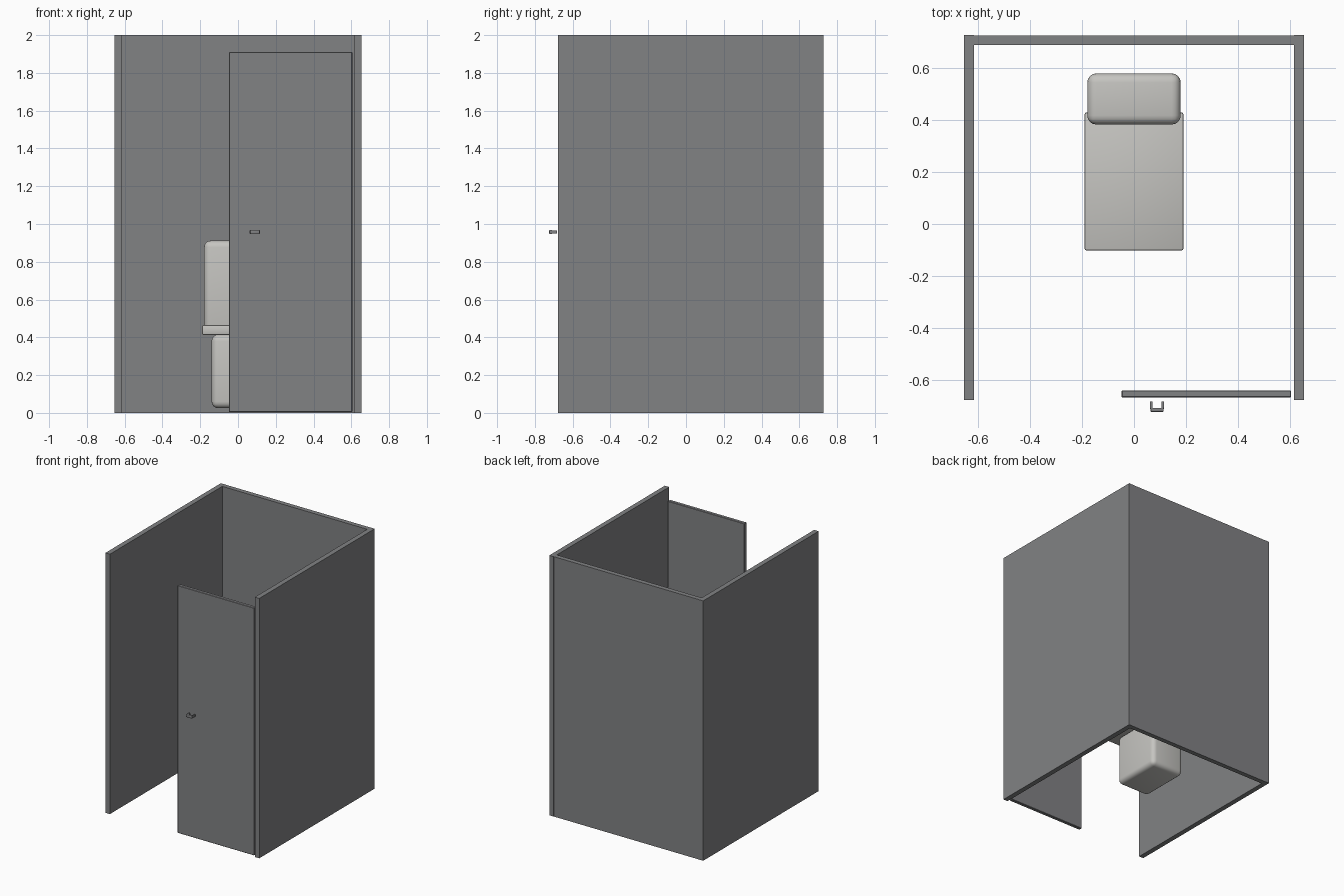
import bpy, math

if "Cube" in bpy.data.objects:
    bpy.data.objects.remove(bpy.data.objects["Cube"])


def material(name, rgb):
    m = bpy.data.materials.new(name)
    m.diffuse_color = (*rgb, 1)
    m.use_nodes = True
    m.node_tree.nodes["Principled BSDF"].inputs["Base Color"].default_value = m.diffuse_color
    return m


PANEL = material("panel_grey", (0.22, 0.223, 0.23))
CERAMIC = material("ceramic_white", (0.56, 0.555, 0.53))


def box(name, x, y, z, mat, bevel=0.0, segments=4):
    """Box from (min, max) ranges on each axis, optionally with rounded edges."""
    bpy.ops.mesh.primitive_cube_add(size=1, location=[sum(r) / 2 for r in (x, y, z)])
    ob = bpy.context.object
    ob.name = name
    ob.scale = [r[1] - r[0] for r in (x, y, z)]
    bpy.ops.object.transform_apply(location=False, rotation=False, scale=True)
    ob.data.materials.append(mat)
    if bevel:
        mod = ob.modifiers.new("rounding", 'BEVEL')
        mod.width = bevel
        mod.segments = segments
        bpy.ops.object.modifier_apply(modifier=mod.name)
        bpy.ops.object.shade_smooth_by_angle(angle=math.radians(35))
    return ob


# Stall walls
for side, name in ((-1, "left_wall"), (1, "right_wall")):
    box(name, sorted((side * 0.617, side * 0.655)), (-0.677, 0.727), (0, 2), PANEL)
box("back_wall", (-0.617, 0.617), (0.69, 0.726), (0, 2), PANEL)

# Door with its pull handle
box("door", (-0.048, 0.605), (-0.668, -0.641), (0.004, 1.91), PANEL, 0.003, 1)
for x, name in ((0.067, "handle_post_left"), (0.111, "handle_post_right")):
    box(name, (x - 0.005, x + 0.005), (-0.712, -0.684), (0.95, 0.965), PANEL)
box("handle_bar", (0.064, 0.114), (-0.724, -0.708), (0.946, 0.969), PANEL, 0.004, 2)

# Toilet
box("toilet_base", (-0.14, 0.14), (-0.02, 0.38), (0.025, 0.415), CERAMIC, 0.035)
box("toilet_seat", (-0.19, 0.19), (-0.102, 0.43), (0.413, 0.465), CERAMIC, 0.007, 2)
box("toilet_tank", (-0.18, 0.18), (0.383, 0.58), (0.43, 0.912), CERAMIC, 0.035)
